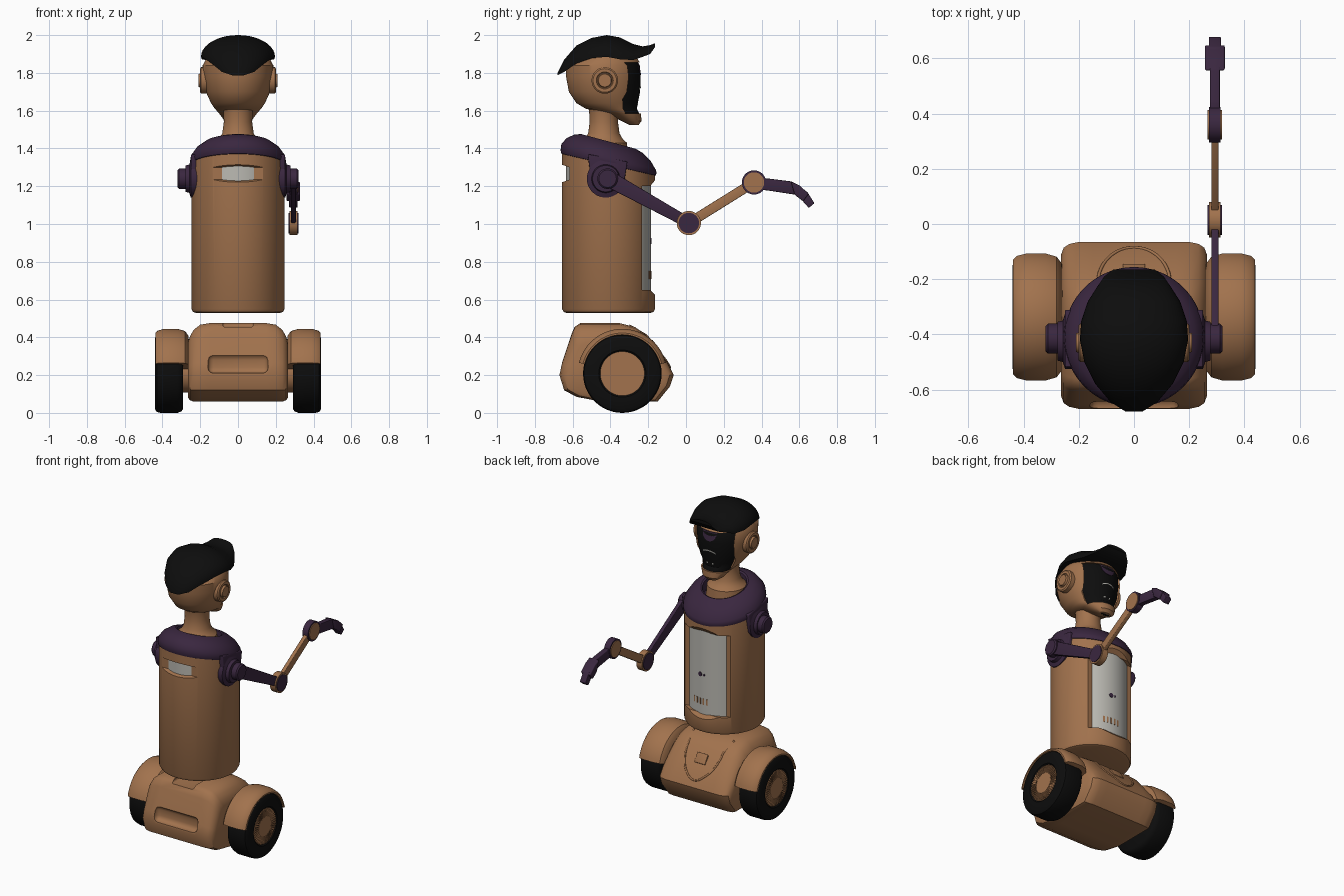
import bpy, bmesh
from math import sin, cos, pi, sqrt, radians
from mathutils import Vector

cube = bpy.data.objects.get("Cube")
if cube:
    bpy.data.objects.remove(cube)


def material(name, rgb, rough=0.6):
    m = bpy.data.materials.new(name)
    m.use_nodes = True
    m.diffuse_color = (*rgb, 1)
    bsdf = m.node_tree.nodes["Principled BSDF"]
    bsdf.inputs["Base Color"].default_value = (*rgb, 1)
    bsdf.inputs["Roughness"].default_value = rough
    return m


TAN = material("copper tan", (0.36, 0.17, 0.075))
PLUM = material("dark plum", (0.042, 0.02, 0.05))
BLACK = material("black", (0.004, 0.004, 0.004))
PALE = material("pale grey", (0.5, 0.49, 0.45))


def smooth(ob, angle=35):
    bpy.ops.object.select_all(action='DESELECT')
    ob.select_set(True)
    bpy.context.view_layer.objects.active = ob
    bpy.ops.object.shade_smooth_by_angle(angle=radians(angle))


def loft(name, mat, rings, bevel=0, cyclic=False):
    """Skin closed rings of equal length and cap the ends."""
    bm = bmesh.new()
    vs = [[bm.verts.new(p) for p in r] for r in rings]
    n = len(vs[0])
    pairs = list(zip(vs, vs[1:])) + ([(vs[-1], vs[0])] if cyclic else [])
    for a, b in pairs:
        for i in range(n):
            j = (i + 1) % n
            bm.faces.new((a[i], a[j], b[j], b[i]))
    if not cyclic:
        bm.faces.new(vs[0])
        bm.faces.new(vs[-1])
    bmesh.ops.recalc_face_normals(bm, faces=bm.faces)
    if bevel:
        bmesh.ops.bevel(bm, geom=bm.edges[:], offset=bevel, segments=3,
                        profile=0.5, affect='EDGES')
    me = bpy.data.meshes.new(name)
    bm.to_mesh(me)
    bm.free()
    me.materials.append(mat)
    ob = bpy.data.objects.new(name, me)
    bpy.context.collection.objects.link(ob)
    smooth(ob)
    return ob


def lathe(name, mat, prof, centre, axis='x', n=48):
    rings = []
    for h, r in prof:
        ring = []
        for i in range(n):
            u, v = r * cos(2 * pi * i / n), r * sin(2 * pi * i / n)
            ring.append(Vector((h, u, v) if axis == 'x' else (u, v, h)) + Vector(centre))
        rings.append(ring)
    return loft(name, mat, rings)


def prism(name, mat, yz, x0, x1, bevel=0):
    return loft(name, mat, [[(x, y, z) for y, z in yz] for x in (x0, x1)], bevel)


def box(name, mat, x, y, z, bevel=0):
    return prism(name, mat, [(y[0], z[0]), (y[1], z[0]), (y[1], z[1]), (y[0], z[1])], *x, bevel)


def cut(ob, cutters):
    for c in cutters:
        m = ob.modifiers.new("cut", 'BOOLEAN')
        m.object, m.operation, m.solver = c, 'DIFFERENCE', 'EXACT'
    dg = bpy.context.evaluated_depsgraph_get()
    me = bpy.data.meshes.new_from_object(ob.evaluated_get(dg))
    ob.modifiers.clear()
    ob.data = me
    for c in cutters:
        bpy.data.objects.remove(c)
    smooth(ob)


def interp(table, t):
    for a, b in zip(table, table[1:]):
        if t <= b[0]:
            f = max(0, (t - a[0]) / (b[0] - a[0]))
            return [p + (q - p) * f for p, q in zip(a, b)]
    return table[-1]


def strip(name, mat, x0, x1, top, bottom, surf, n=12):
    """Thin plate following a curved surface y = surf(x, z)."""
    rings = []
    for i in range(n + 1):
        x = x0 + (x1 - x0) * i / n
        t, b = top(x), bottom(x)
        rings.append([(x, surf(x, t) + 0.003, t), (x, surf(x, b) + 0.003, b),
                      (x, surf(x, b) - 0.004, b), (x, surf(x, t) - 0.004, t)])
    return loft(name, mat, rings)


# Torso: shell with a slanted top, cut open over a pale inner drum
BY = -0.41
body = lathe("torso", TAN, [(0.53, 0.225), (0.535, 0.238), (0.55, 0.246), (1.33, 0.246)],
             (0, BY, 0), 'z', 96)
for v in body.data.vertices:
    if v.co.z > 1:
        v.co.z -= 0.232 * (v.co.y - BY)
front_cut = prism("front_cut", TAN, [(-0.232, 0.65), (-0.19, 0.65), (-0.1, 0.56), (-0.1, 1.31),
                                     (-0.19, 1.2), (-0.232, 1.2)], -0.25, 0.25)
back_cut = prism("back_cut", TAN, [(-0.618, 1.235), (-0.618, 1.3), (-0.7, 1.33), (-0.7, 1.205)],
                 -0.2, 0.2)
cut(body, [front_cut, back_cut])
lathe("inner_panel_drum", PALE, [(0.6, 0.225), (1.315, 0.225)], (0, BY, 0), 'z', 96)


def drum(x, z):
    return BY + sqrt(0.225 ** 2 - x * x)


for i in range(5):
    x = -0.03 + 0.025 * i
    strip("panel_slit", TAN, x, x + 0.01, lambda x: 0.75, lambda x: 0.71, drum, 2)
for x, r in ((0.025, 0.014), (-0.005, 0.006)):
    strip("panel_dot", PLUM, x - r, x + r,
          lambda q: 0.91 + 0.001 + sqrt(max(0, r * r - (q - x) ** 2)),
          lambda q: 0.91 - 0.001 - sqrt(max(0, r * r - (q - x) ** 2)), drum)

# Slanted shoulder collar and neck
rings = []
for r, h in [(0.235, 1.31), (0.25, 1.315), (0.254, 1.33), (0.25, 1.355), (0.222, 1.395),
             (0.18, 1.425), (0.145, 1.437), (0.135, 1.432), (0.13, 1.37)]:
    rings.append([(r * cos(t), BY + r * sin(t), h - (0.232 if h < 1.34 else 0.27) * r * sin(t))
                  for t in [2 * pi * i / 72 for i in range(72)]])
loft("shoulder_collar", PLUM, rings)
lathe("neck", TAN, [(1.36, 0.128), (1.43, 0.122), (1.45, 0.1), (1.48, 0.083), (1.54, 0.075),
                    (1.6, 0.078), (1.68, 0.1)], (0, -0.435, 0), 'z')

# Head: stacked ellipses (z, half width, back y, front y) with a cut-out for the visor
HEAD = [(1.525, 0.04, -0.30, -0.25), (1.545, 0.07, -0.34, -0.236), (1.585, 0.1, -0.42, -0.238),
        (1.61, 0.122, -0.53, -0.25), (1.64, 0.143, -0.58, -0.245), (1.7, 0.17, -0.62, -0.233),
        (1.78, 0.185, -0.635, -0.23), (1.84, 0.187, -0.637, -0.235), (1.88, 0.165, -0.59, -0.26),
        (1.93, 0.1, -0.52, -0.33)]


def head_shell(name, mat, inset=0.0):
    rings = []
    for z, w, yb, yf in HEAD:
        c, b = (yb + yf) / 2, (yf - yb) / 2 - inset
        rings.append([((w - inset) * cos(t), c + b * sin(t), z)
                      for t in [2 * pi * i / 64 for i in range(64)]])
    return loft(name, mat, rings)


head = head_shell("head", TAN)
opening = loft("visor_cut", TAN, [[(-0.1, y, 1.585), (0.1, y, 1.585), (0.135, y, 1.66),
                                   (0.147, y, 1.855), (-0.147, y, 1.855), (-0.135, y, 1.66)]
                                  for y in (-0.335, -0.1)])
cut(head, [opening])
head_shell("visor", BLACK, 0.01)


def visor(x, z):
    _, w, yb, yf = interp(HEAD, z)
    return (yb + yf) / 2 + ((yf - yb) / 2 - 0.01) * sqrt(1 - (x / (w - 0.01)) ** 2)


strip("forehead_patch", PLUM, -0.055, 0.055, lambda x: 1.85,
      lambda x: 1.849 - 0.06 * sqrt(max(0, 1 - (x / 0.055) ** 2)), visor)
strip("face_arc", PALE, -0.045, 0.045, lambda x: 1.728 - 6 * x * x,
      lambda x: 1.721 - 6 * x * x, visor)
for x in (-0.02, 0.02):
    strip("face_dot", PALE, x - 0.005, x + 0.005, lambda x: 1.64, lambda x: 1.63, visor, 2)

# Flat cap: arched sections (y, half width, rim z, top z)
CAP = [(-0.68, 0.03, 1.787, 1.8), (-0.645, 0.085, 1.805, 1.87), (-0.58, 0.14, 1.85, 1.945),
       (-0.5, 0.18, 1.878, 1.985), (-0.42, 0.196, 1.885, 2.0), (-0.35, 0.191, 1.872, 1.988),
       (-0.28, 0.167, 1.868, 1.953), (-0.23, 0.135, 1.885, 1.94), (-0.19, 0.108, 1.9, 1.947),
       (-0.165, 0.075, 1.935, 1.957)]
loft("flat_cap", BLACK, [[(w * cos(pi * i / 20), y, zb + (zt - zb) * sin(pi * i / 20))
                          for i in range(21)] for y, w, zb, zt in CAP])

# Chassis: side profile swelling from the flanks to the middle
FRONT = [(-0.35, 0.475), (-0.27, 0.455), (-0.21, 0.41), (-0.1, 0.27), (-0.065, 0.2)]
SIDE = [(-0.58, 0.085), (-0.645, 0.12), (-0.67, 0.2), (-0.655, 0.27), (-0.605, 0.42),
        (-0.59, 0.455), (-0.56, 0.475)] + FRONT + [(-0.085, 0.14), (-0.15, 0.06), (-0.45, 0.06)]
FLANK = [(0.265, 0.84, 0.62, 0.85), (0.255, 0.93, 0.74, 0.95), (0.235, 0.975, 0.87, 1),
         (0.2, 1, 0.97, 1), (0.15, 1, 1, 1)]
CY, CZ = -0.365, 0.2
stations = [(-x, *s) for x, *s in FLANK] + FLANK[::-1]
chassis = loft("chassis", TAN, [[(x, CY + (y - CY) * sy, CZ + (z - CZ) * (st if z > CZ else sb))
                                 for y, z in SIDE] for x, sy, st, sb in stations])
cut(chassis, [box("rear_cut", TAN, (-0.16, 0.16), (-0.8, -0.63), (0.21, 0.31), 0.03),
              box("top_cut", TAN, (-0.08, 0.08), (-0.75, -0.35), (0.455, 0.6), 0.01)])

# Front apron rim and hatch on the sloped nose
cu = bpy.data.curves.new("apron_rim", 'CURVE')
cu.dimensions, cu.bevel_depth, cu.bevel_resolution = '3D', 0.006, 2
sp = cu.splines.new('POLY')
path = [(0.15, -0.3)] + [(0.13 * cos(t), -0.21 + 0.125 * sin(t))
                         for t in [pi * i / 24 for i in range(25)]] + [(-0.15, -0.3)]
sp.points.add(len(path) - 1)
for p, (x, y) in zip(sp.points, path):
    p.co = (x, y, interp(FRONT, y)[1], 1)
cu.materials.append(TAN)
bpy.context.collection.objects.link(bpy.data.objects.new("apron_rim", cu))
prism("nose_hatch", TAN, [(-0.185, 0.37), (-0.15, 0.325), (-0.143, 0.332), (-0.178, 0.388)],
      -0.04, 0.04, 0.003)

# Wheels, fenders and shoulder joints on both sides
WY, WZ = -0.337, 0.208
FENDER = [(0.255, 0.1), (0.262, 0.2), (0.28, 0.225), (0.32, 0.237), (0.39, 0.237), (0.425, 0.228),
          (0.438, 0.215), (0.438, 0.206), (0.3, 0.2), (0.3, 0.1)]
for s, side in ((1, "left"), (-1, "right")):
    def turned(name, mat, prof, y, z):
        return lathe(f"{side}_{name}", mat, [(s * x, r) for x, r in prof], (0, y, z))

    turned("tyre", BLACK, [(0.29, 0.185), (0.3, 0.2), (0.32, 0.208), (0.41, 0.208), (0.43, 0.203),
                           (0.44, 0.188), (0.44, 0.125), (0.43, 0.115)], WY, WZ)
    turned("hub", TAN, [(0.4, 0.117), (0.434, 0.117)], WY, WZ)
    turned("hub_cap", TAN, [(0.42, 0.068), (0.438, 0.068)], WY, WZ)
    turned("axle", TAN, [(0.2, 0.1), (0.3, 0.1)], WY, WZ)
    for i in range(44):
        d = Vector((cos(2 * pi * i / 44), sin(2 * pi * i / 44)))
        n, c = Vector((-d.y, d.x)), Vector((WY, WZ))
        prism(f"{side}_hub_rib", TAN, [c + d * 0.066 - n * 0.002, c + d * 0.114 - n * 0.004,
                                       c + d * 0.114 + n * 0.004, c + d * 0.066 + n * 0.002],
              s * 0.43, s * 0.44)
    loft(f"{side}_fender", TAN, [[(s * x, WY + r * cos(a), WZ + r * sin(a)) for x, r in FENDER]
                                 for a in [radians(14 + 152 * i / 30) for i in range(31)]])
    prism(f"{side}_shoulder_plate", PLUM, [(-0.52, 1.37), (-0.31, 1.33), (-0.33, 1.2),
                                           (-0.42, 1.14), (-0.5, 1.2)], s * 0.19, s * 0.25, 0.006)
    turned("shoulder_disc", PLUM, [(0.2, 0.1), (0.25, 0.1), (0.258, 0.075), (0.278, 0.07)],
           -0.425, 1.24)
    turned("shoulder_knob", PLUM, [(0.26, 0.054), (0.312, 0.054), (0.32, 0.046)], -0.415, 1.24)

# Single raised arm
AX = 0.293


def link(name, mat, p, q, wp, wq, half):
    p, q = Vector(p), Vector(q)
    d = (q - p).normalized()
    n = Vector((-d.y, d.x))
    prism(name, mat, [p + n * wp, q + n * wq, q - n * wq, p - n * wp], AX - half, AX + half, 0.004)


SHOULDER, ELBOW, WRIST = (-0.41, 1.24), (0.015, 1.005), (0.36, 1.22)
link("upper_arm", PLUM, SHOULDER, ELBOW, 0.043, 0.028, 0.013)
link("forearm", TAN, ELBOW, WRIST, 0.026, 0.026, 0.013)
for name, c, core, cap in (("elbow", ELBOW, TAN, PLUM), ("wrist", WRIST, PLUM, TAN)):
    lathe(name + "_core", core, [(-0.021, 0.064), (0.021, 0.064)], (AX, *c))
    lathe(name + "_caps", cap, [(-0.026, 0.054), (0.026, 0.054)], (AX, *c))
prism("hand", PLUM, [(0.37, 1.24), (0.44, 1.24), (0.56, 1.225), (0.6, 1.2), (0.58, 1.155),
                     (0.45, 1.175), (0.37, 1.185)], AX - 0.018, AX + 0.018, 0.004)
prism("knuckles", PLUM, [(0.555, 1.225), (0.6, 1.205), (0.65, 1.16), (0.62, 1.12), (0.575, 1.155)],
      AX - 0.036, AX + 0.036, 0.006)
prism("fingers", PLUM, [(0.61, 1.19), (0.642, 1.17), (0.68, 1.11), (0.65, 1.085), (0.61, 1.13)],
      AX - 0.022, AX + 0.022, 0.004)

# Ear discs
for s, side in ((1, "left"), (-1, "right")):
    lathe(f"{side}_ear", TAN, [(s * 0.15, 0.07), (s * 0.195, 0.07), (s * 0.202, 0.062),
                               (s * 0.202, 0.045), (s * 0.196, 0.042), (s * 0.196, 0.038),
                               (s * 0.21, 0.034)], (0, -0.43, 1.76))
